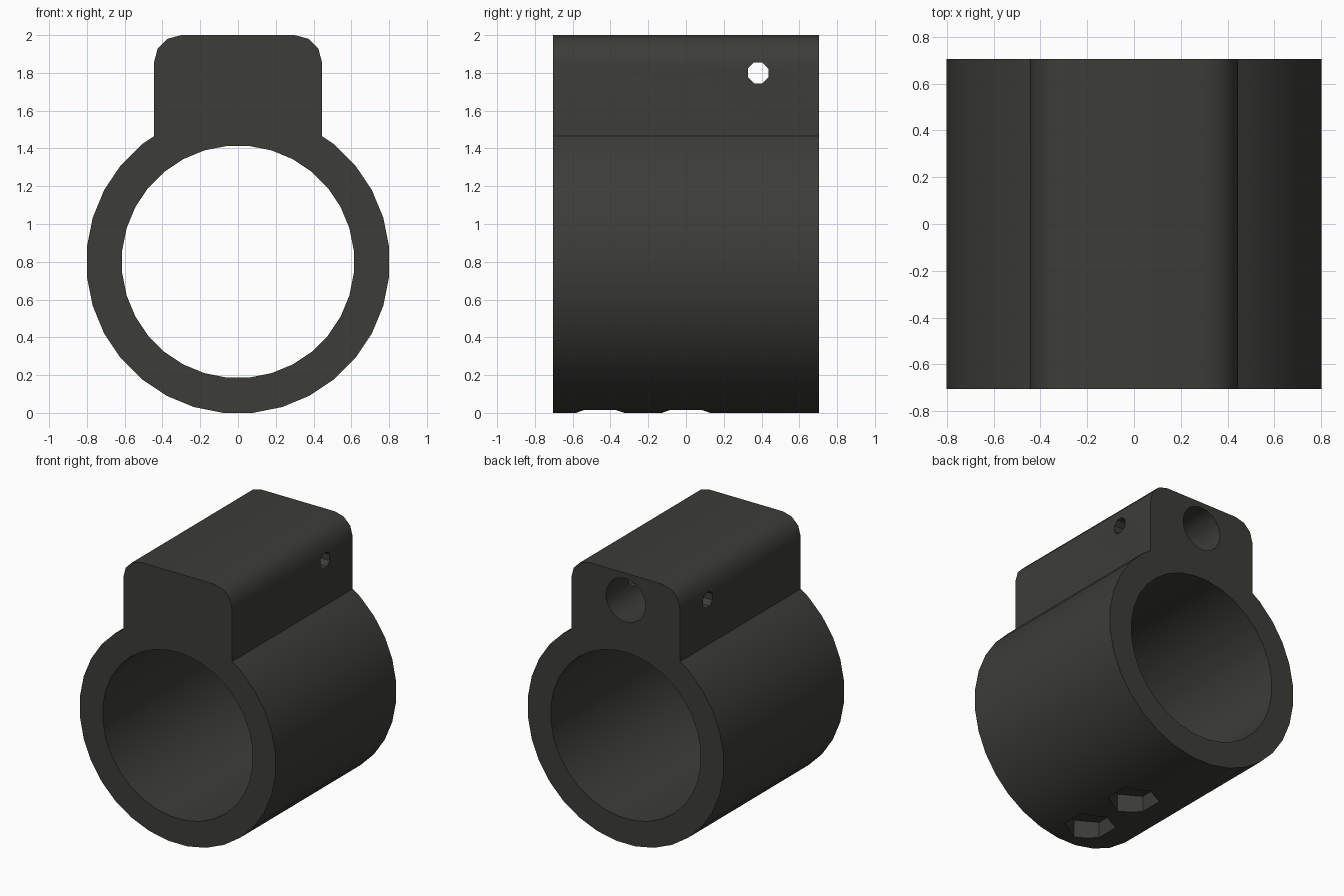
import bpy, bmesh
from math import pi, cos, sin
from mathutils import Vector

if "Cube" in bpy.data.objects:
    bpy.data.objects.remove(bpy.data.objects["Cube"])


def prism(name, points, axis, lo, hi):
    """Extrude a 2D outline along x, y or z."""
    place = {
        "x": lambda a, b, d: (d, a, b),
        "y": lambda a, b, d: (a, d, b),
        "z": lambda a, b, d: (a, b, d),
    }[axis]
    bm = bmesh.new()
    face = bm.faces.new([bm.verts.new(place(a, b, lo)) for a, b in points])
    ext = bmesh.ops.extrude_face_region(bm, geom=[face])
    verts = [g for g in ext["geom"] if isinstance(g, bmesh.types.BMVert)]
    bmesh.ops.translate(bm, verts=verts, vec=Vector(place(0, 0, hi - lo)))
    bmesh.ops.recalc_face_normals(bm, faces=bm.faces)
    mesh = bpy.data.meshes.new(name)
    bm.to_mesh(mesh)
    bm.free()
    obj = bpy.data.objects.new(name, mesh)
    bpy.context.collection.objects.link(obj)
    return obj


def ngon(a, b, apothem, sides, turn=0.5):
    """Regular polygon sized across its flats; turn is in steps."""
    r = apothem / cos(pi / sides)
    return [(a + r * cos(2 * pi * (i + turn) / sides),
             b + r * sin(2 * pi * (i + turn) / sides)) for i in range(sides)]


def combine(target, tool, operation):
    mod = target.modifiers.new(operation, "BOOLEAN")
    mod.operation = operation
    mod.solver = "EXACT"
    mod.object = tool
    tool.hide_render = True
    bpy.context.view_layer.objects.active = target
    bpy.ops.object.modifier_apply(modifier=mod.name)
    bpy.data.objects.remove(tool)


HALF = 0.705

# Round collar
body = prism("clamp_block", ngon(0, 0.8, 0.8, 32), "y", -HALF, HALF)

# Upper block with rounded top corners
r = 0.145
corner = [(0.445 - r + r * cos(i * pi / 6), 2 - r + r * sin(i * pi / 6)) for i in range(4)]
outline = [(0.445, 1.1)] + corner + [(-x, z) for x, z in reversed(corner)] + [(-0.445, 1.1)]
combine(body, prism("upper_block", outline, "y", -HALF, HALF), "UNION")

# Main bore, blind tube hole from the back, cross pin hole
combine(body, prism("bore", ngon(0, 0.8, 0.613, 32), "y", -1, 1), "DIFFERENCE")
combine(body, prism("tube_hole", ngon(0, 1.8, 0.16, 32), "y", -0.3, 1), "DIFFERENCE")
combine(body, prism("pin_hole", ngon(0.382, 1.8, 0.055, 8), "x", -1, 1), "DIFFERENCE")

# Two hexagonal screw sockets underneath
for y in (-0.455, 0.0):
    combine(body, prism("screw_socket", ngon(0, y, 0.15, 6), "z", -0.2, 0.13), "DIFFERENCE")

# Dark finish
mat = bpy.data.materials.new("dark_metal")
mat.diffuse_color = (0.045, 0.045, 0.04, 1)
mat.use_nodes = True
mat.node_tree.nodes["Principled BSDF"].inputs["Base Color"].default_value = mat.diffuse_color
body.data.materials.clear()
body.data.materials.append(mat)
for p in body.data.polygons:
    p.material_index = 0

bpy.ops.object.select_all(action="DESELECT")
body.select_set(True)
bpy.context.view_layer.objects.active = body
bpy.ops.object.shade_smooth_by_angle(angle=0.56)
